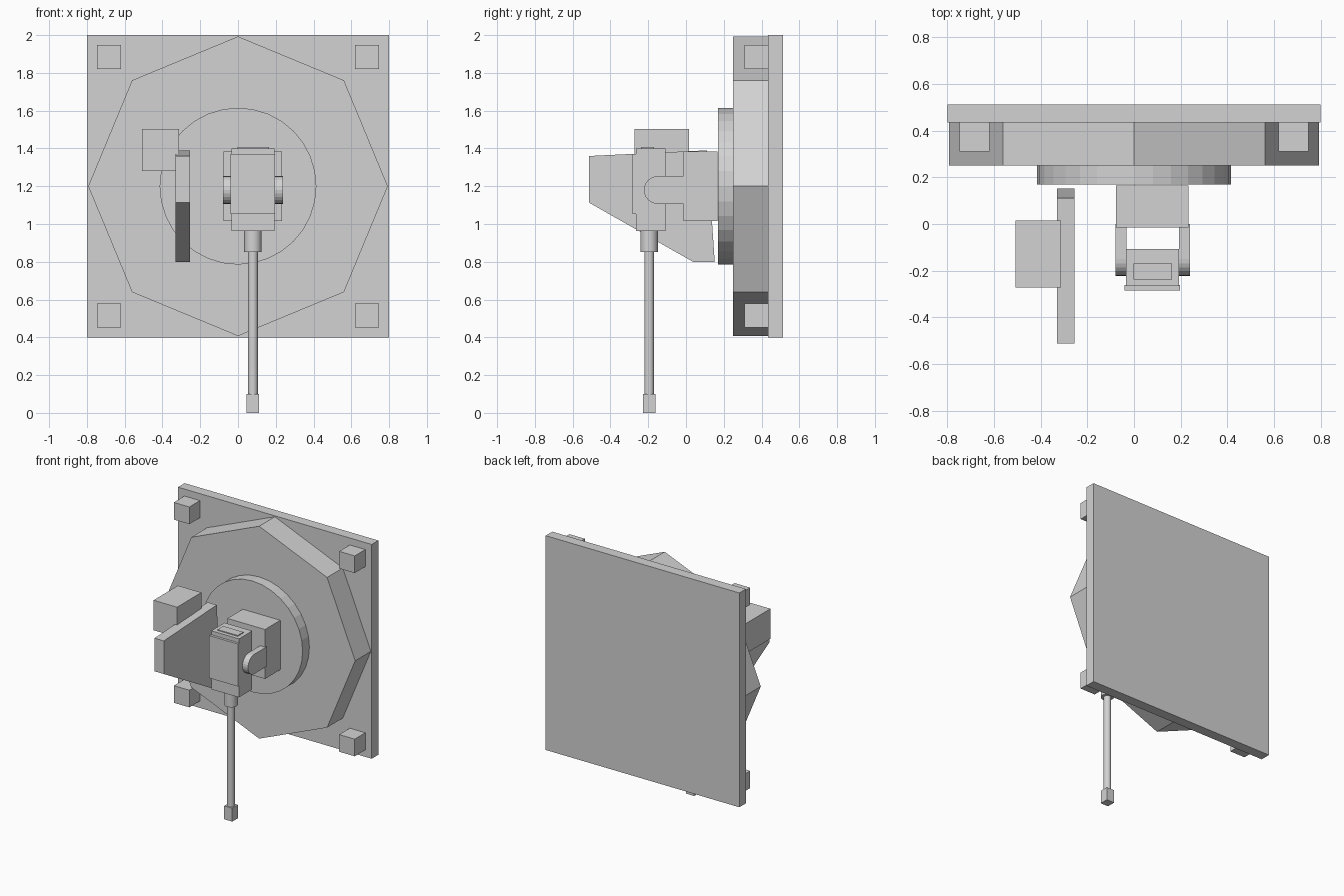
import bpy, bmesh, math

if "Cube" in bpy.data.objects:
    bpy.data.objects.remove(bpy.data.objects["Cube"])

mat = bpy.data.materials.new("plain grey")
mat.diffuse_color = (0.65, 0.65, 0.65, 1)
mat.use_nodes = True
mat.node_tree.nodes["Principled BSDF"].inputs["Base Color"].default_value = mat.diffuse_color


def finish(name, bm):
    bmesh.ops.recalc_face_normals(bm, faces=bm.faces)
    me = bpy.data.meshes.new(name)
    bm.to_mesh(me)
    bm.free()
    me.materials.append(mat)
    ob = bpy.data.objects.new(name, me)
    bpy.context.collection.objects.link(ob)
    return ob


def prism(name, points, direction):
    """Extrude a closed planar outline along a direction."""
    bm = bmesh.new()
    face = bm.faces.new([bm.verts.new(p) for p in points])
    ext = bmesh.ops.extrude_face_region(bm, geom=[face])
    moved = [v for v in ext["geom"] if isinstance(v, bmesh.types.BMVert)]
    bmesh.ops.translate(bm, verts=moved, vec=direction)
    return finish(name, bm)


def box(name, x0, x1, y0, y1, z0, z1):
    pts = [(x0, y0, z0), (x1, y0, z0), (x1, y1, z0), (x0, y1, z0)]
    return prism(name, pts, (0, 0, z1 - z0))


def ring(r, n):
    return [(r * math.cos(2 * math.pi * i / n), r * math.sin(2 * math.pi * i / n))
            for i in range(n)]


def smooth(ob):
    bpy.ops.object.select_all(action='DESELECT')
    ob.select_set(True)
    bpy.context.view_layer.objects.active = ob
    bpy.ops.object.shade_smooth_by_angle(angle=math.radians(30))


# Square back plate with octagonal base and round disc
CZ = 1.2
box("back_plate", -0.8, 0.8, 0.435, 0.513, 0.4, 2.0)
prism("octagon_base", [(a, 0.25, CZ + b) for a, b in ring(0.793, 8)], (0, 0.185, 0))
prism("round_disc", [(a, 0.17, CZ + b) for a, b in ring(0.415, 32)], (0, 0.08, 0))

# Four corner blocks
for sx in (-1, 1):
    for sz in (-1, 1):
        cx, cz = 0.683 * sx, CZ + 0.684 * sz
        box("corner_block", cx - 0.064, cx + 0.064, 0.31, 0.435, cz - 0.064, cz + 0.064)

# Side fin and the box attached to it
fin = [(-0.513, 1.113), (0.037, 0.8), (0.152, 0.8), (0.112, 1.39), (-0.513, 1.36)]
prism("side_fin", [(-0.33, y, z) for y, z in fin], (0.076, 0, 0))
box("side_box", -0.507, -0.313, -0.272, 0.015, 1.28, 1.504)

# Mount block with two round-ended arms
box("mount_block", -0.077, 0.233, -0.014, 0.166, 1.016, 1.385)
r, cy, cz = 0.073, -0.15, 1.18
arm = [(cy - r * math.sin(math.pi * i / 12), cz + r * math.cos(math.pi * i / 12))
       for i in range(13)]
arm += [(0.0, cz - r), (0.0, cz + r)]
for x in (-0.08, 0.192):
    prism("mount_arm", [(x, y, z) for y, z in arm], (0.047, 0, 0))

# Tilting head with raised front cover and top strip
box("head", -0.035, 0.193, -0.265, -0.108, 0.963, 1.4)
box("head_cover", -0.04, 0.197, -0.284, -0.262, 1.053, 1.37)
box("head_top_strip", -0.003, 0.163, -0.237, -0.17, 1.398, 1.407)

# Hanging rod with collar and square tip
RX, RY = 0.079, -0.195
for name, rad, z0, z1 in (("rod_collar", 0.046, 0.853, 0.965), ("rod", 0.026, 0.09, 0.86)):
    smooth(prism(name, [(RX + a, RY + b, z0) for a, b in ring(rad, 24)], (0, 0, z1 - z0)))
box("rod_tip", RX - 0.033, RX + 0.033, RY - 0.033, RY + 0.033, 0, 0.1)
